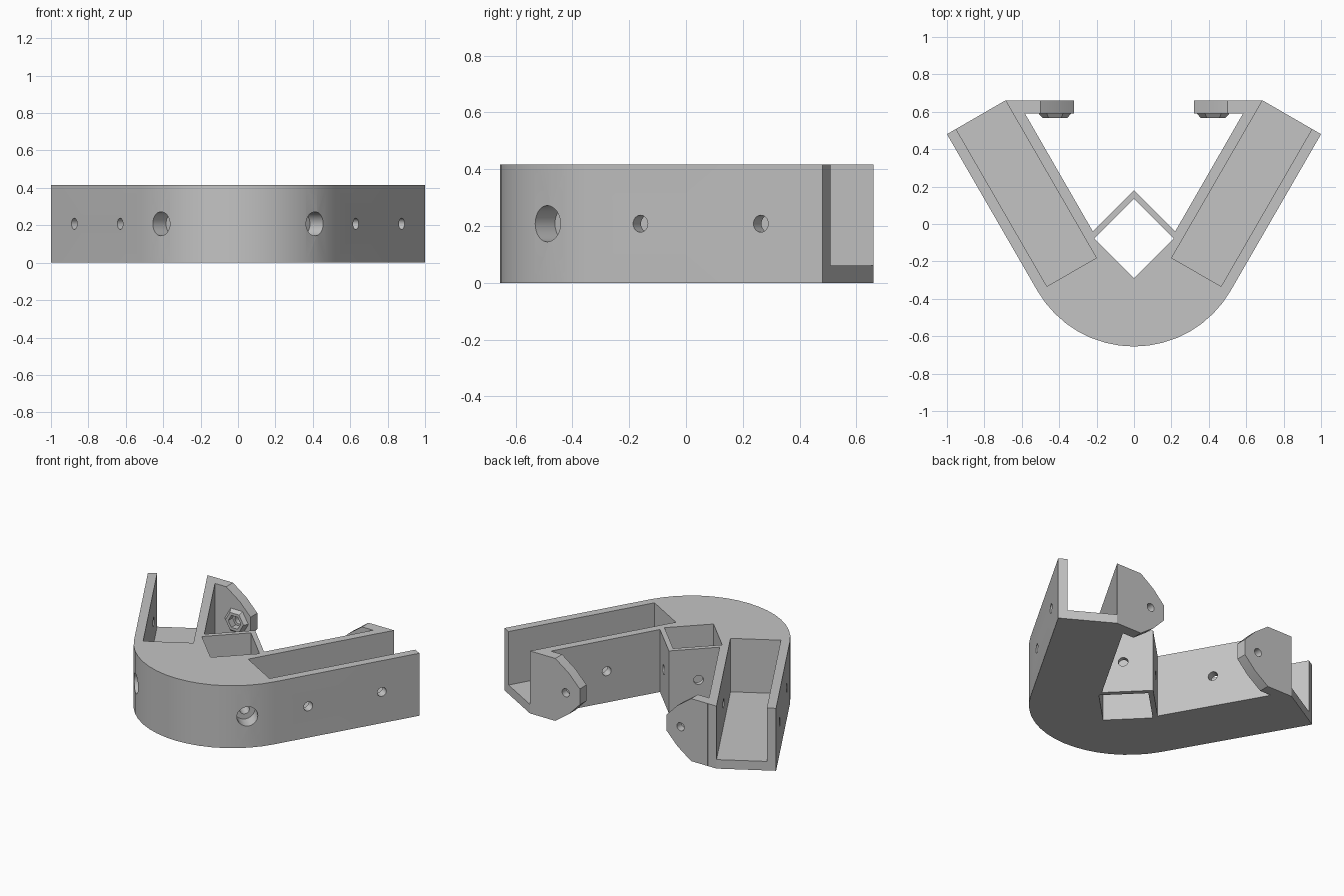
import bpy, bmesh, math
from mathutils import Matrix, Vector

if "Cube" in bpy.data.objects:
    bpy.data.objects.remove(bpy.data.objects["Cube"])

H = 0.416                      # overall height
MID = H / 2                    # height of every hole axis
SOCKET_Y = -0.077              # centre of the square socket
U = Vector((0.5, 0.8660, 0))   # along the right arm
N = Vector((0.8660, -0.5, 0))  # outward across the right arm

grey = bpy.data.materials.new("plain grey")
grey.diffuse_color = (0.55, 0.55, 0.55, 1)
grey.use_nodes = True
grey.node_tree.nodes["Principled BSDF"].inputs["Base Color"].default_value = grey.diffuse_color


def arm(d, u, z=0.0):
    """Point on the right arm: d across, u along."""
    return N * d + U * u + Vector((0, 0, z))


def prism(name, pts, z0, z1, matrix=Matrix(), taper=None):
    """Extrude a closed 2D outline, optionally scaled about (0, 0) at the top."""
    bm = bmesh.new()
    t = taper or 1.0
    low = [bm.verts.new((x, y, z0)) for x, y in pts]
    top = [bm.verts.new((x * t, y * t, z1)) for x, y in pts]
    n = len(pts)
    bm.faces.new(low)
    bm.faces.new(top)
    for i in range(n):
        j = (i + 1) % n
        bm.faces.new((low[i], low[j], top[j], top[i]))
    bm.transform(matrix)
    bmesh.ops.recalc_face_normals(bm, faces=bm.faces)
    me = bpy.data.meshes.new(name)
    bm.to_mesh(me)
    bm.free()
    me.materials.append(grey)
    ob = bpy.data.objects.new(name, me)
    bpy.context.collection.objects.link(ob)
    return ob


def ngon(r, n, start=0.0):
    return [(r * math.cos(start + 2 * math.pi * i / n),
             r * math.sin(start + 2 * math.pi * i / n)) for i in range(n)]


def rod(r, a, b, mirror, n=24, taper=None):
    """Round or n-sided rod from point a to point b."""
    axis = b - a
    m = mirror @ Matrix.Translation(a) @ axis.to_track_quat('Z', 'Y').to_matrix().to_4x4()
    return prism("rod", ngon(r, n), 0, axis.length, m, taper)


def boolean(ob, tool, op='DIFFERENCE'):
    mod = ob.modifiers.new("cut", 'BOOLEAN')
    mod.object, mod.operation, mod.solver = tool, op, 'EXACT'
    bpy.context.view_layer.objects.active = ob
    bpy.ops.object.modifier_apply(modifier=mod.name)
    bpy.data.objects.remove(tool, do_unlink=True)


def smooth(ob):
    bpy.ops.object.select_all(action='DESELECT')
    ob.select_set(True)
    bpy.context.view_layer.objects.active = ob
    bpy.ops.object.shade_smooth_by_angle(angle=math.radians(25))


# V-shaped body: rounded nose, two arms, pointed socket wall between them
R, CY = 0.597, -0.058
half = []
for i in range(1, 9):
    a = math.radians(7.5 * i)
    half.append((R * math.sin(a), CY - R * math.cos(a)))
half += [arm(0.626, 0.916)[:2], arm(0.265, 0.916)[:2], (0.6235, 0.661), (0.22, -0.04)]
outline = [(0, CY - R)] + half + [(0, 0.18)] + [(-x, y) for x, y in reversed(half)]
body = prism("bracket_body", outline, 0, H)

# Square socket through the body
boolean(body, prism("socket", ngon(0.2125, 4), -0.1, H + 0.1,
                    Matrix.Translation((0, SOCKET_Y, 0))))

sides = [("right", Matrix()), ("left", Matrix.Scale(-1, 4, (1, 0, 0)))]
for side, mir in sides:
    # Open-ended channel along each arm
    corners = [arm(0.265, -0.056), arm(0.57, -0.056), arm(0.57, 1.0), arm(0.265, 1.0)]
    boolean(body, prism("channel", [p[:2] for p in corners], 0.06, H + 0.1, mir))

for side, mir in sides:
    # Screw holes in the outer and inner channel walls
    for u in (0.176, 0.666):
        boolean(body, rod(0.03, arm(0.5, u, MID), arm(0.7, u, MID), mir))
    boolean(body, rod(0.03, arm(0.16, 0.43, MID), arm(0.32, 0.43, MID), mir))
    # Counterbored screw hole running diagonally through the nose and socket
    c = Vector((0, SOCKET_Y, MID))
    d = Vector((0.7071, -0.7071, 0))
    boolean(body, rod(0.03, c - d * 0.25, c + d * 0.55, mir))
    boolean(body, rod(0.064, c + d * 0.48, c + d * 0.75, mir, 32))
smooth(body)

# Mounting tabs at the arm ends, each with a nut boss and a screw hole
lower = [(0.623, 0), (0.5, 0), (0.4, 0.072), (0.32, 0.155)]
profile = lower + [(x, H - z) for x, z in reversed(lower)]
swap = Matrix(((1, 0, 0, 0), (0, 0, 1, 0), (0, 1, 0, 0), (0, 0, 0, 1)))
for side, mir in sides:
    tab = prism(side + "_mounting_tab", profile, 0.59, 0.661, mir @ swap)

    def at(y):
        return Vector((0.423, y, MID))
    boolean(tab, rod(0.095, at(0.6), at(0.567), mir, 6, 0.7), 'UNION')
    boolean(tab, rod(0.046, at(0.612), at(0.5), mir, 6))
    boolean(tab, rod(0.027, at(0.5), at(0.75), mir))
    smooth(tab)
